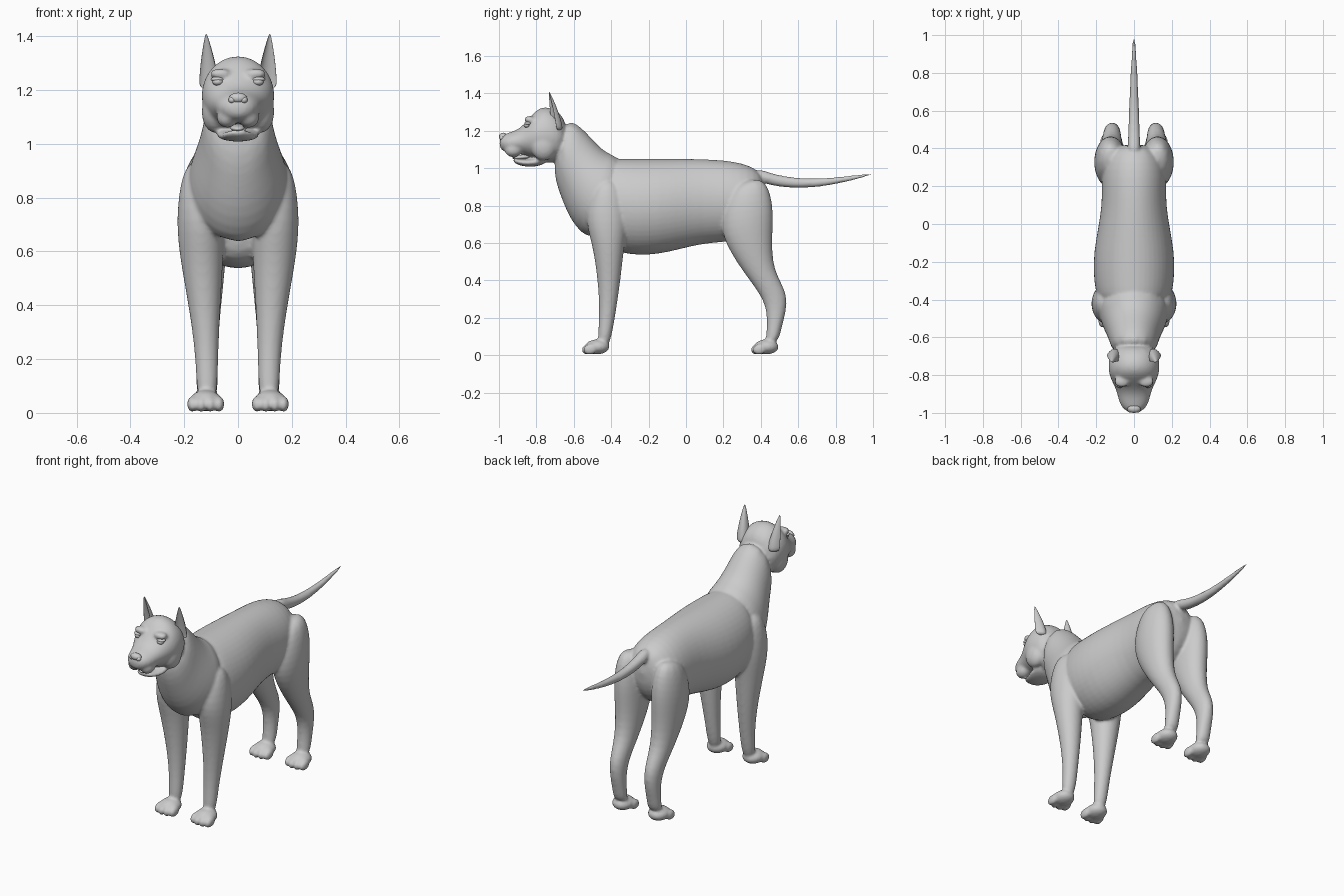
import bpy, bmesh, math
from mathutils import Vector

if "Cube" in bpy.data.objects:
    bpy.data.objects.remove(bpy.data.objects["Cube"], do_unlink=True)

GREY = (0.6, 0.6, 0.6, 1)
material = bpy.data.materials.new("soft grey")
material.use_nodes = True
material.diffuse_color = GREY
material.node_tree.nodes["Principled BSDF"].inputs["Base Color"].default_value = GREY


def finish(name, bm):
    bmesh.ops.recalc_face_normals(bm, faces=bm.faces)
    mesh = bpy.data.meshes.new(name)
    bm.to_mesh(mesh)
    bm.free()
    mesh.materials.append(material)
    mesh.polygons.foreach_set("use_smooth", [True] * len(mesh.polygons))
    obj = bpy.data.objects.new(name, mesh)
    bpy.context.collection.objects.link(obj)
    return obj


def loft(name, sections, hollow=False, sides=12):
    """Skin oval sections: one edge (y, z), the opposite edge (y, z), half width, x centre."""
    bm = bmesh.new()
    # The subdivided ring shrinks, so the control ring is swollen to match
    swell = 3 / (2 + math.cos(math.tau / sides))
    rings = []
    for near, far, width, centre in sections:
        near, far = Vector((centre, *near)), Vector((centre, *far))
        middle, half = (near + far) / 2, (near - far) / 2 * swell
        ring = []
        for i in range(sides):
            angle = math.tau * i / sides
            depth = math.cos(angle)
            if hollow and depth > 0.1:
                depth *= -0.45
            across = Vector((width * swell * math.sin(angle), 0, 0))
            ring.append(bm.verts.new(middle + half * depth + across))
        rings.append(ring)
    for ring, following in zip(rings, rings[1:]):
        for i in range(sides):
            bm.faces.new((ring[i - 1], ring[i], following[i], following[i - 1]))
    bm.faces.new(rings[0])
    bm.faces.new(rings[-1])
    obj = finish(name, bm)
    rounding = obj.modifiers.new("rounding", "SUBSURF")
    rounding.levels = rounding.render_levels = 2
    return obj


def upright(name, sections):
    """Loft from vertical sections: y, top, bottom, half width."""
    return loft(name, [((y, top), (y, low), width, 0) for y, top, low, width in sections])


def leg(name, side, sections, lean, slant):
    """Loft from level sections: height, front, back. The limb widens with height."""
    rings = []
    for z, front, back in sections:
        bulk = min(1, max(0, (z - 0.25) / 0.4))
        width = 0.04 + 0.05 * bulk
        if z > 0.9:
            width *= 0.65
        rings.append(((front, z), (back, z + slant), width, side * (0.115 + lean * bulk)))
    return loft(name, rings)


def ball(name, location, size, tilt=0):
    bm = bmesh.new()
    bmesh.ops.create_icosphere(bm, subdivisions=3, radius=1)
    bmesh.ops.scale(bm, vec=size, verts=bm.verts)
    obj = finish(name, bm)
    obj.location = location
    obj.rotation_euler.x = tilt
    return obj


def back_line(y):
    return 1.05 - 1.5 * max(0, y - 0.2) ** 2


# Torso: belly height and half width along the back line
torso = [(-.45, .6, .17), (-.35, .54, .21), (-.15, .53, .22),
         (.1, .61, .16), (.3, .6, .18), (.43, .75, .1)]
body = upright("body", [(y, back_line(y), belly, width) for y, belly, width in torso])

# Neck from nape and throat down to withers and chest
neck = loft("neck", [
    ((-.65, 1.3), (-.72, 1), .12, 0),
    ((-.52, 1.18), (-.67, .85), .13, 0),
    ((-.43, 1.07), (-.6, .68), .18, 0),
    ((-.3, 1.05), (-.46, .58), .2, 0)])

# Skull and muzzle
head = upright("head", [
    (-.63, 1.27, 1.05, .11), (-.74, 1.34, 1.02, .14), (-.81, 1.31, 1.05, .13),
    (-.88, 1.21, 1.08, .09), (-.95, 1.19, 1.08, .08), (-1, 1.17, 1.1, .04)])

# Lower jaw
jaw = upright("jaw", [
    (-.74, 1.08, 1.02, .1), (-.85, 1.04, 1, .07), (-.93, 1.06, 1.03, .04)])

# Tail sags from the rump and tapers to a raised tip
tail_sections = []
steps = 8
for i in range(steps + 1):
    t = i / steps
    y = 0.37 + 0.63 * t
    z = 0.97 - 0.05 * math.sin(math.pi * t ** 0.8)
    radius = 0.005 + 0.03 * (1 - t) ** 0.7
    tail_sections.append(((y, z + radius), (y, z - radius), radius, 0))
tail = loft("tail", tail_sections)

parts = [body, neck, head, jaw, tail]
for side in (1, -1):
    # Front leg with shoulder, hind leg with thigh and hock
    parts.append(leg("front_leg", side, [
        (.95, -.48, -.36), (.75, -.55, -.3), (.6, -.5, -.33),
        (.4, -.47, -.35), (.2, -.46, -.38), (.03, -.48, -.41)], lean=.025, slant=0))
    parts.append(leg("hind_leg", side, [
        (.92, .25, .42), (.75, .18, .47), (.6, .2, .46), (.4, .34, .46),
        (.27, .44, .56), (.1, .43, .51), (.03, .42, .5)], lean=.01, slant=.05))
    # Paws with four toes
    for y in (-.475, .43):
        parts.append(ball("paw", (side * .12, y, .045), (.06, .066, .04)))
        for k in (-1.5, -.5, .5, 1.5):
            spot = (side * .12 + k * .033, y - .05 + .01 * abs(k), .033)
            parts.append(ball("toe", spot, (.02, .04, .03), tilt=.25))
    # Upper lips, cheeks and brows
    parts.append(ball("lip", (side * .04, -.92, 1.1), (.04, .05, .04), tilt=.2))
    parts.append(ball("cheek", (side * .085, -.76, 1.12), (.05, .07, .08)))
    parts.append(ball("brow", (side * .065, -.835, 1.26), (.04, .03, .02)))

# Fuse the limbs, torso and head into one smooth skin
bpy.ops.object.select_all(action="DESELECT")
for part in parts:
    part.select_set(True)
bpy.context.view_layer.objects.active = body
bpy.ops.object.convert(target="MESH")
bpy.ops.object.join()
fuse = body.modifiers.new("fuse", "REMESH")
fuse.mode = "VOXEL"
fuse.voxel_size = 0.008
fuse.use_smooth_shade = True
relax = body.modifiers.new("relax", "SMOOTH")
relax.factor = 0.5
relax.iterations = 8

# Nose and tongue
ball("nose", (0, -.978, 1.17), (.034, .022, .02))
ball("tongue", (0, -.875, 1.06), (.03, .055, .013), tilt=.1)

for side in (1, -1):
    ball("nostril_wing", (side * .022, -.983, 1.163), (.014, .015, .013))
    # Eyes with lids
    ball("eye", (side * .075, -.85, 1.23), (.02, .018, .014))
    ball("eyelid", (side * .076, -.845, 1.24), (.026, .02, .01))
    # Cupped upright ears, turned outward
    rings = []
    for i in range(6):
        t = i / 5
        reach = 0.004 + 0.052 * (1 - t ** 1.6)
        drift = 0.025 * t
        height = 0.21 * t
        rings.append(((-reach - drift, height), (reach - drift, height), reach * 0.7, 0))
    ear = loft("ear", rings, hollow=True)
    ear.location = (side * .11, -.71, 1.2)
    ear.rotation_euler.z = side * .35
